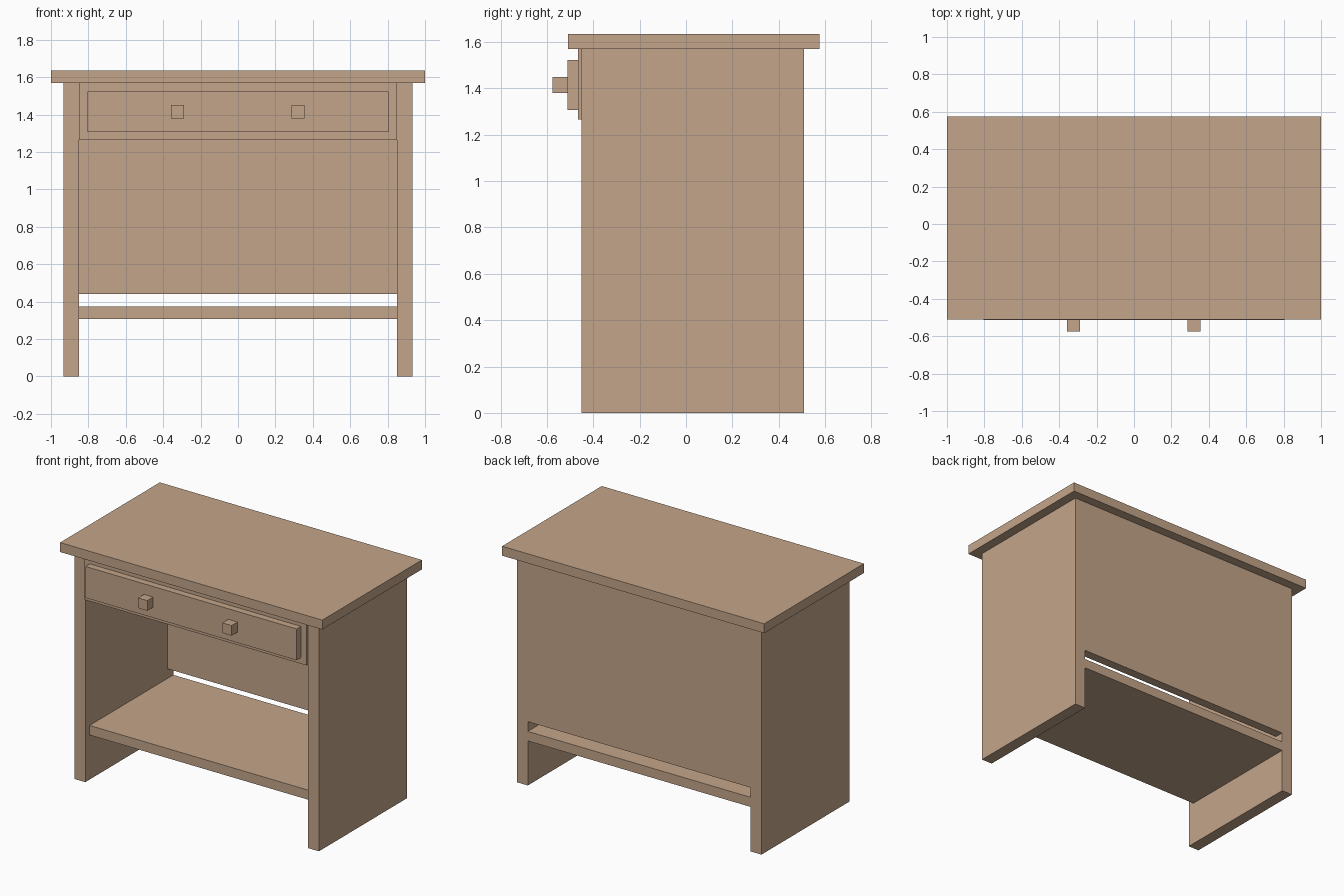
import bpy

if "Cube" in bpy.data.objects:
    bpy.data.objects.remove(bpy.data.objects["Cube"])

wood = bpy.data.materials.new("light wood")
wood.diffuse_color = (0.55, 0.376, 0.254, 1.0)
wood.use_nodes = True
wood.node_tree.nodes["Principled BSDF"].inputs["Base Color"].default_value = wood.diffuse_color


def box(name, x, y, z):
    """Axis-aligned board given its (min, max) extent on each axis."""
    bpy.ops.mesh.primitive_cube_add(size=1)
    ob = bpy.context.object
    ob.name = name
    ob.location = [(a + b) / 2 for a, b in (x, y, z)]
    ob.scale = [b - a for a, b in (x, y, z)]
    bpy.ops.object.transform_apply(location=True, rotation=False, scale=True)
    ob.data.materials.append(wood)
    return ob


INNER, OUTER = 0.85, 0.933      # side panel faces
BACK = 0.51                     # rear plane of the carcass
TOP = 1.57                      # underside of the table top

# Overhanging top board
box("table_top", (-1, 1), (-0.51, 0.576), (TOP, 1.635))

# Full-height side panels that also act as legs
box("left_side", (-OUTER, -INNER), (-0.45, BACK), (0, TOP))
box("right_side", (INNER, OUTER), (-0.45, BACK), (0, TOP))

# Back panel and lower shelf, with an open gap between them
box("back_panel", (-INNER, INNER), (0.445, BACK), (0.44, TOP))
box("lower_shelf", (-INNER, INNER), (-0.403, BACK), (0.307, 0.373))

# Front rail with the raised drawer front
box("front_rail", (-INNER, INNER), (-0.465, -0.40), (1.265, TOP))
box("drawer_front", (-0.805, 0.805), (-0.512, -0.465), (1.307, 1.523))

# Square drawer knobs
for side, cx in (("left", -0.324), ("right", 0.32)):
    box(side + "_knob", (cx - 0.035, cx + 0.035), (-0.576, -0.512), (1.38, 1.45))
